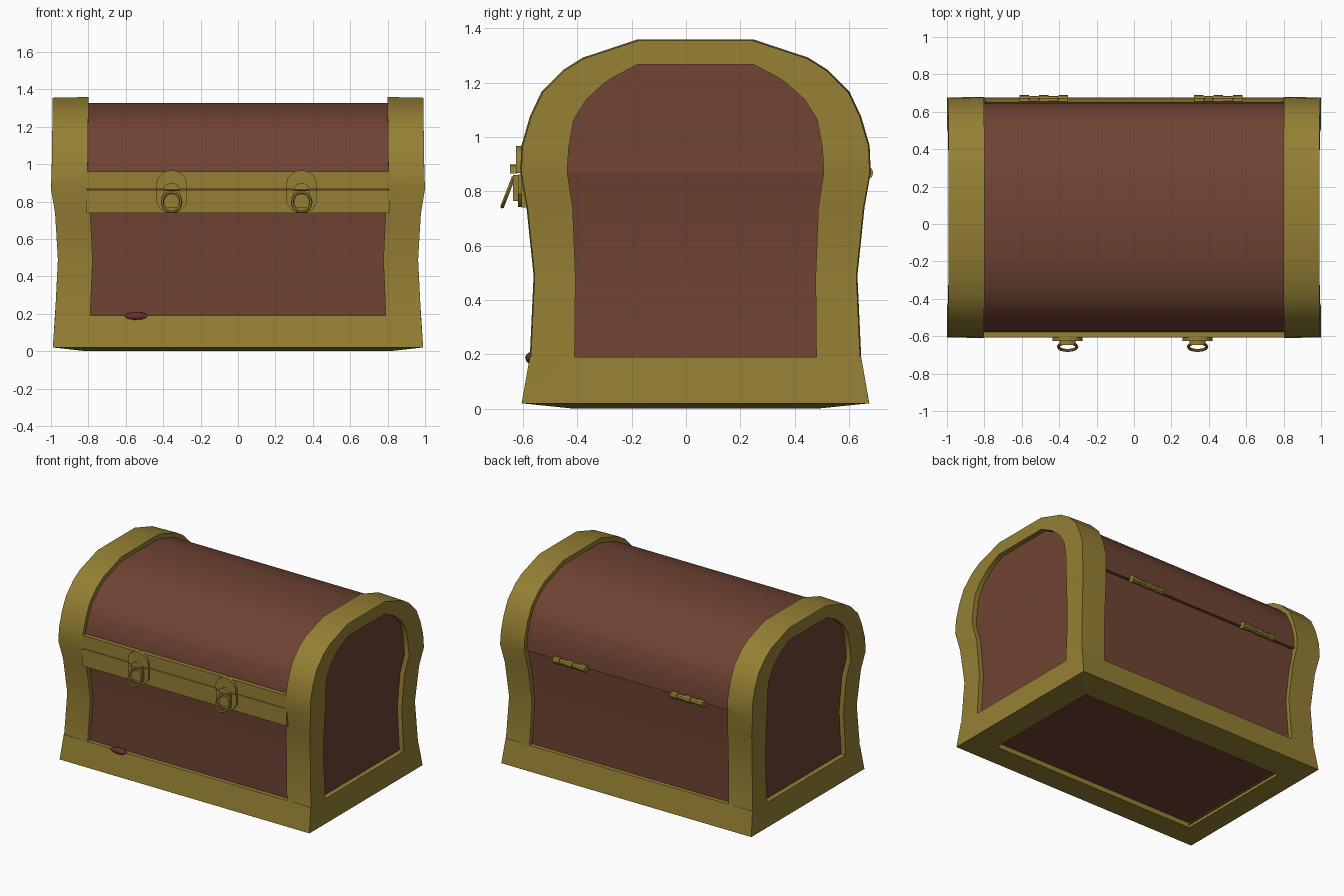
import bpy, bmesh, math
from mathutils import Matrix, Vector

if "Cube" in bpy.data.objects:
    bpy.data.objects.remove(bpy.data.objects["Cube"])

CY = 0.035  # the chest body sits slightly behind the origin


def material(name, rgb):
    m = bpy.data.materials.new(name)
    m.diffuse_color = (*rgb, 1)
    m.use_nodes = True
    m.node_tree.nodes["Principled BSDF"].inputs["Base Color"].default_value = m.diffuse_color
    return m


GOLD = material("old_gold", (0.30, 0.215, 0.034))
WOOD = material("red_brown_wood", (0.163, 0.057, 0.034))
RED = material("dark_red", (0.15, 0.03, 0.036))


def finish(name, bm, mat, smooth=True):
    bmesh.ops.recalc_face_normals(bm, faces=bm.faces)
    me = bpy.data.meshes.new(name)
    bm.to_mesh(me)
    bm.free()
    me.materials.append(mat)
    ob = bpy.data.objects.new(name, me)
    bpy.context.collection.objects.link(ob)
    if smooth:
        bpy.ops.object.select_all(action='DESELECT')
        ob.select_set(True)
        bpy.context.view_layer.objects.active = ob
        bpy.ops.object.shade_smooth_by_angle(angle=math.radians(30))
    return ob


def loft(name, loops, mat, caps=False, closed=False):
    """Bridge loops of equal point count."""
    bm = bmesh.new()
    rings = [[bm.verts.new(p) for p in loop] for loop in loops]
    n = len(rings[0])
    pairs = list(zip(rings, rings[1:]))
    if closed:
        pairs.append((rings[-1], rings[0]))
    for a, b in pairs:
        for i in range(n):
            j = (i + 1) % n
            bm.faces.new((a[i], a[j], b[j], b[i]))
    if caps:
        bm.faces.new(rings[0])
        bm.faces.new(rings[-1])
    return finish(name, bm, mat)


def rect(z, hx, hy):
    return [(-hx, CY - hy, z), (hx, CY - hy, z), (hx, CY + hy, z), (-hx, CY + hy, z)]


def box(name, x0, x1, y0, y1, z0, z1, mat):
    lo = lambda z: [(x0, y0, z), (x1, y0, z), (x1, y1, z), (x0, y1, z)]
    return loft(name, [lo(z0), lo(z1)], mat, caps=True)


def end_x(z):
    """Half length of the chest at height z."""
    t = [(0.0, .992), (.02, .99), (.19, .978), (.49, .963), (.74, .978), (.87, 1.0), (.97, .996), (1.4, .99)]
    for (a, xa), (b, xb) in zip(t, t[1:]):
        if z <= b:
            return xa + (xb - xa) * (z - a) / (b - a)
    return .99


# Heights and half widths: outer frame edge and inner panel edge
OUTER = [(.02, .64), (.19, .61), (.49, .596), (.74, .622), (.87, .645), (.968, .641),
         (1.075, .61), (1.167, .567), (1.248, .486), (1.293, .414), (1.359, .214)]
INNER = [(.19, .445), (.25, .444), (.49, .442), (.74, .452), (.87, .472), (.96, .467),
         (1.064, .448), (1.138, .402), (1.19, .345), (1.215, .312), (1.267, .214)]


def arch(levels, s, xf, dh=0, kz=1):
    left = [(s * xf(z), CY - h + dh, z * kz) for z, h in levels]
    return left + [(x, 2 * CY - y, z) for x, y, z in reversed(left)]


# Gold arched frames at both ends
for s, side in ((-1, "left"), (1, "right")):
    inner_x = lambda z: end_x(z) * .807
    loft(side + "_end_frame", [
        arch(OUTER, s, inner_x, .06, .95),
        arch(OUTER, s, inner_x),
        arch(OUTER, s, end_x, .004, .997),
        arch(INNER, s, end_x),
        arch(INNER, s, lambda z: end_x(z) - .045)], GOLD)

# Gold base band and bottom rim
loft("base_band", [rect(.06, .81, .445), rect(0, .81, .445), rect(.02, .99, .64),
                   rect(.19, .978, .61), rect(.19, .93, .56)], GOLD)

# Wooden body and overhanging lid
body = [(.035, .57), (.19, .58), (.49, .566), (.74, .585), (.868, .595)]
lid = [(.868, .617), (.968, .612), (1.072, .582), (1.155, .538), (1.225, .462), (1.266, .393), (1.328, .205)]
loft("wood_body", [rect(z, end_x(z) - .035, h) for z, h in body], WOOD, caps=True)
loft("wood_lid", [rect(z, end_x(z) - .035, h) for z, h in lid], WOOD, caps=True)

# Front bands either side of the lid opening
box("lid_front_band", -.81, .81, -.608, -.54, .867, .96, GOLD)
box("body_front_band", -.81, .81, -.606, -.53, .74, .863, GOLD)


def plate(name, pts, y0, y1):
    """Flat plate from an outline in x and z."""
    return loft(name, [[(x, y0, z) for x, z in pts], [(x, y1, z) for x, z in pts]], GOLD, caps=True)


def tube(name, path, r):
    """Six sided closed tube along a planar loop."""
    n = len(path)
    mid = sum(path, Vector()) / n
    nrm = (path[0] - mid).cross(path[n // 4] - mid).normalized()
    loops = []
    for i, p in enumerate(path):
        t = (path[(i + 1) % n] - path[i - 1]).normalized()
        side = t.cross(nrm)
        loops.append([p + r * (math.cos(a) * side + math.sin(a) * nrm)
                      for a in (k * math.pi / 3 for k in range(6))])
    return loft(name, loops, GOLD, closed=True)


# Latches: plates, hasp and hanging ring
for cx, side in ((-.355, "left"), (.34, "right")):
    top = [(cx + .08 * math.cos(a), .9 + .067 * math.sin(a)) for a in (math.pi * k / 8 for k in range(9))]
    plate(side + "_latch_upper_plate", [(cx + .08, .868)] + top + [(cx - .08, .868)], -.626, -.6)
    low = [(cx - .08, .862), (cx - .08, .79), (cx - .055, .755), (cx - .03, .742),
           (cx + .03, .742), (cx + .055, .755), (cx + .08, .79), (cx + .08, .862)]
    plate(side + "_latch_lower_plate", low, -.618, -.6)
    knob = [(cx + .042 * math.cos(a), .865 + .034 * math.sin(a)) for a in (math.pi * k / 6 for k in range(7))]
    plate(side + "_latch_hasp_top", knob, -.648, -.62)
    box(side + "_latch_hasp", cx - .042, cx + .042, -.636, -.61, .765, .86, GOLD)
    path = []
    for k in range(16):
        a = 2 * math.pi * k / 16
        v = math.sin(a)
        path.append(Vector((cx + .05 * math.cos(a), -.656 + .02 * v, .797 + .052 * v)))
    tube(side + "_latch_ring", path, .008)

# Back hinges with alternating knuckles
for cx, side in ((-.483, "left"), (.45, "right")):
    bm = bmesh.new()
    for k in range(5):
        r = .025 if k % 2 == 0 else .021
        m = Matrix.Translation((cx + (k - 2) * .052, .664, .868)) @ Matrix.Rotation(math.pi / 2, 4, 'Y')
        bmesh.ops.create_cone(bm, cap_ends=True, segments=10, radius1=r, radius2=r, depth=.05, matrix=m)
    finish(side + "_hinge", bm, GOLD)

# Small red lump on the lower front edge
bm = bmesh.new()
bmesh.ops.create_icosphere(bm, subdivisions=2, radius=1,
                           matrix=Matrix.Translation((-.545, -.57, .187)) @ Matrix.Diagonal((.065, .022, .022, 1)))
finish("red_lump", bm, RED)
